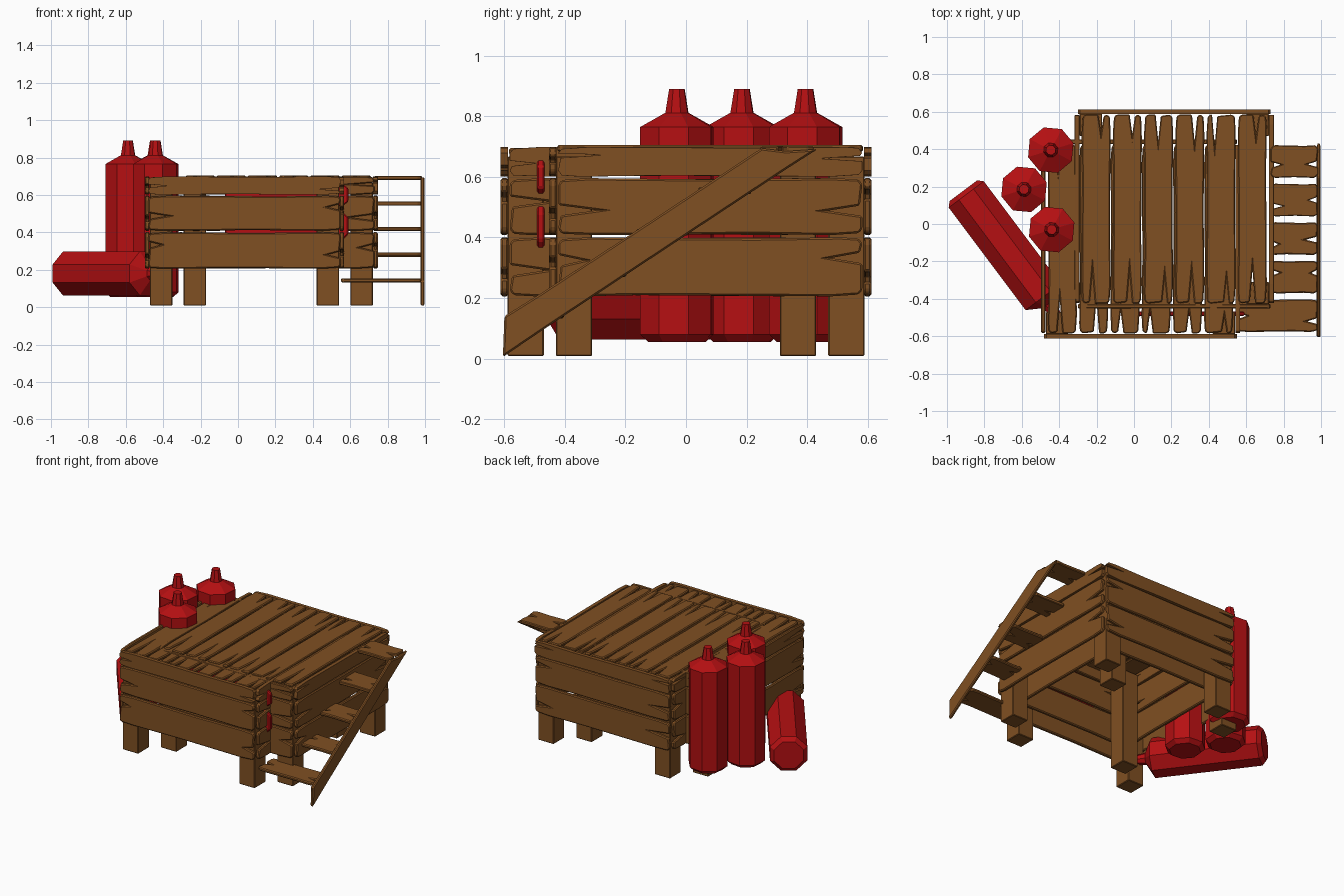
import bpy, bmesh, math, random
from mathutils import Vector, Matrix

if "Cube" in bpy.data.objects:
    bpy.data.objects.remove(bpy.data.objects["Cube"])

random.seed(4)


def material(name, rgb):
    m = bpy.data.materials.new(name)
    m.diffuse_color = (*rgb, 1)
    m.use_nodes = True
    m.node_tree.nodes["Principled BSDF"].inputs["Base Color"].default_value = m.diffuse_color
    return m


WOOD = material("brown wood", (0.215, 0.079, 0.016))
RED = material("bright red", (0.46, 0.005, 0.006))


def finish(name, bm, mat, bevel=0.0):
    bmesh.ops.recalc_face_normals(bm, faces=bm.faces)
    me = bpy.data.meshes.new(name)
    bm.to_mesh(me)
    bm.free()
    me.materials.append(mat)
    ob = bpy.data.objects.new(name, me)
    bpy.context.collection.objects.link(ob)
    if bevel:
        mod = ob.modifiers.new("worn_edges", 'BEVEL')
        mod.width = bevel
        mod.segments = 1
    return ob


def slab(name, pts, center, along, across, thick, mat, bevel=0.006):
    """Extrude a 2D outline, centred in thickness, into a plate."""
    a, c = Vector(along), Vector(across)
    n = a.cross(c)
    o = Vector(center) - n * thick / 2
    bm = bmesh.new()
    f = bm.faces.new([bm.verts.new(o + a * x + c * y) for x, y in pts])
    ext = bmesh.ops.extrude_face_region(bm, geom=[f])
    bmesh.ops.translate(bm, vec=n * thick,
                        verts=[v for v in ext["geom"] if isinstance(v, bmesh.types.BMVert)])
    return finish(name, bm, mat, bevel)


def plank(name, center, along, across, length, width, thick=0.025, crack=0.13):
    """Weathered board: clipped corners, a split at each end, a nick on one edge."""
    h, w = length / 2, width / 2
    c = 0.012
    half = []
    for _ in range(2):
        s = random.uniform(-0.45, 0.45) * w
        d = crack * random.uniform(0.5, 1.1)
        g = 0.09 * width
        k = random.uniform(-0.5, 0.5) * h
        half.append([(-h * 0.8 + k * 0.2, -w), (k, -w + 0.004), (h - 0.1 * length, -w),
                     (h - c, -w + 0.006), (h, -w + 0.02),
                     (h, s - g), (h - d, s), (h - 0.008, s + g),
                     (h, w - 0.02), (h - c, w - 0.004)])
    pts = half[0] + [(-x, -y) for x, y in half[1]]
    return slab(name, pts, center, along, across, thick, WOOD)


X, Y, Z = (1, 0, 0), (0, 1, 0), (0, 0, 1)


def platform(name, cx, cy, top_z):
    # plank walls: two wide boards and a narrow one above
    for z, w in ((0.303, 0.195), (0.502, 0.188), (0.65, 0.098)):
        for s, side in ((-1, "front"), (1, "back")):
            plank(f"{name}_{side}_board", (cx, cy + s * 0.52, z), X, Z, 1.03, w)
        for s, side in ((-1, "left"), (1, "right")):
            plank(f"{name}_{side}_board", (cx + s * 0.52, cy, z), Y, Z, 1.005, w)
    # deck slats
    for i in range(6):
        plank(f"{name}_deck_slat", (cx + (i - 2.5) * 0.167, cy, top_z),
              Y, X, 1.01, 0.155, 0.022, 0.17)
    # square legs
    for sx in (-1, 1):
        for sy in (-1, 1):
            bm = bmesh.new()
            bmesh.ops.create_cube(bm, size=1, matrix=Matrix.Translation(
                (cx + sx * 0.446, cy + sy * 0.45, 0.338)) @ Matrix.Diagonal((0.12, 0.12, 0.66, 1)))
            finish(f"{name}_leg", bm, WOOD, 0.004)


platform("front_platform", 0.035, -0.08, 0.684)
platform("back_platform", 0.215, 0.08, 0.694)

# stair treads, rising along the right side
for i in range(5):
    x0 = 0.55 if i == 0 else 0.73
    plank("stair_tread", ((x0 + 0.985) / 2, -0.49 + i * 0.206, 0.143 + i * 0.137),
          X, Y, 0.985 - x0, 0.175, 0.022, 0.07)

# diagonal stair stringer
slab("stair_stringer", [(-0.605, 0.005), (-0.45, 0.11), (0.33, 0.625), (0.435, 0.692),
                        (0.33, 0.685), (0.25, 0.695), (-0.48, 0.215), (-0.60, 0.14)],
     (0.987, 0, 0), Y, Z, 0.022, WOOD)

# red plates tucked behind the front wall
for z, w in ((0.435, 0.15), (0.60, 0.12)):
    h = w / 2
    slab("inner_red_plate", [(-0.33, -h * 0.6), (-0.30, -h), (0.30, -h), (0.33, -h * 0.6),
                             (0.33, h * 0.6), (0.30, h), (-0.30, h), (-0.33, h * 0.6)],
         (0.26, -0.48, z), X, Z, 0.026, RED)


def bottle(name, base, axis=Z, spin=math.pi / 8):
    """Eight-sided canister with sloped shoulder and short neck."""
    m = (Matrix.Translation(base) @ Vector(axis).to_track_quat('Z', 'Y').to_matrix().to_4x4()
         @ Matrix.Rotation(spin, 4, 'Z'))
    bm = bmesh.new()
    rings = []
    for r, z in ((0.1, 0), (0.127, 0.025), (0.127, 0.71), (0.04, 0.757), (0.027, 0.835)):
        rings.append([bm.verts.new(m @ Vector((r * math.cos(k * math.pi / 4),
                                               r * math.sin(k * math.pi / 4), z)))
                      for k in range(8)])
    for a, b in zip(rings, rings[1:]):
        for k in range(8):
            bm.faces.new((a[k], a[(k + 1) % 8], b[(k + 1) % 8], b[k]))
    bm.faces.new(rings[0])
    bm.faces.new(rings[-1])
    finish(name, bm, RED)


# three standing canisters and one lying on its side
for x, y in ((-0.445, 0.395), (-0.588, 0.185), (-0.44, -0.03)):
    bottle("standing_canister", (x, y, 0.055), spin=0.3)
bottle("lying_canister", (-0.912, 0.178, 0.18), (0.6, -0.8, 0))
